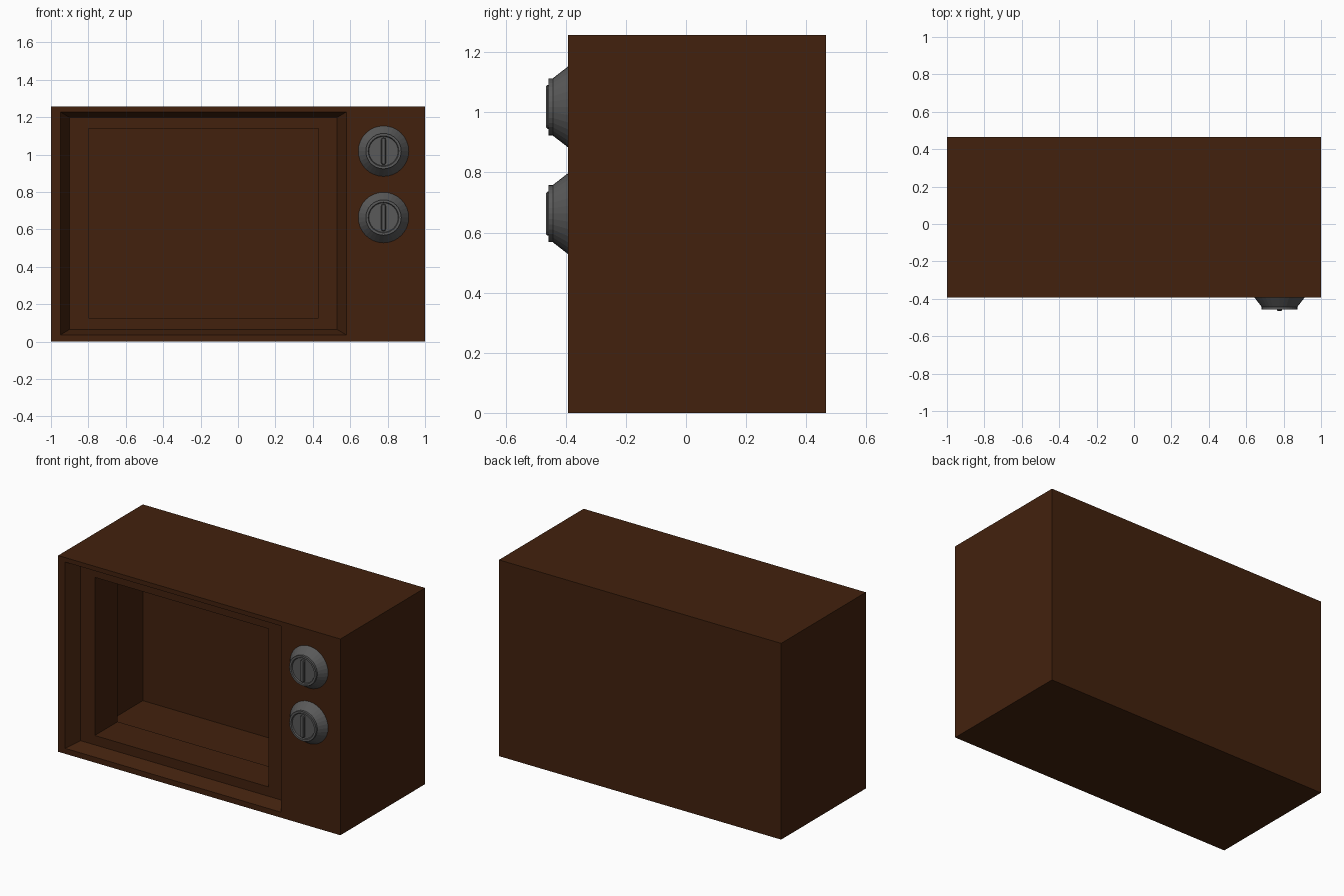
import bpy, bmesh, math

if "Cube" in bpy.data.objects:
    bpy.data.objects.remove(bpy.data.objects["Cube"])


def material(name, rgb):
    m = bpy.data.materials.new(name)
    m.diffuse_color = (*rgb, 1)
    m.use_nodes = True
    m.node_tree.nodes["Principled BSDF"].inputs["Base Color"].default_value = m.diffuse_color
    return m


BROWN = material("dark_wood_brown", (0.055, 0.0155, 0.0042))
GREY = material("knob_grey", (0.1, 0.1, 0.1))


def finish(bm, name, mat):
    me = bpy.data.meshes.new(name)
    bm.to_mesh(me)
    bm.free()
    me.materials.append(mat)
    ob = bpy.data.objects.new(name, me)
    bpy.context.collection.objects.link(ob)
    return ob


def bridge(bm, a, b):
    for i in range(len(a)):
        j = (i + 1) % len(a)
        bm.faces.new((a[i], a[j], b[j], b[i]))


# Cabinet: rectangular loops from the back, round the front, into the screen opening
LOOPS = [  # x0, x1, z0, z1, y
    (-1, 1, 0, 1.257, 0.465),
    (-1, 1, 0, 1.257, -0.392),
    (-0.95, 0.58, 0.035, 1.228, -0.392),
    (-0.90, 0.53, 0.065, 1.198, -0.307),
    (-0.80, 0.43, 0.125, 1.138, -0.307),
    (-0.80, 0.43, 0.125, 1.138, -0.075),
]
bm = bmesh.new()
rings = [[bm.verts.new((x, y, z)) for x, z in ((x0, z0), (x1, z0), (x1, z1), (x0, z1))]
         for x0, x1, z0, z1, y in LOOPS]
bm.faces.new(rings[0][::-1])
for a, b in zip(rings, rings[1:]):
    bridge(bm, a, b)
bmesh.ops.recalc_face_normals(bm, faces=bm.faces)
back = min(bm.faces, key=lambda f: -f.calc_center_median().y)
if back.normal.y < 0:
    bmesh.ops.reverse_faces(bm, faces=bm.faces)
finish(bm, "cabinet", BROWN)

# Knob profile: flared skirt, rim and shallow dished face (radius, y)
PROFILE = [(0.135, -0.392), (0.097, -0.441), (0.095, -0.443), (0.095, -0.457),
           (0.082, -0.457), (0.078, -0.449)]
SIDES = 32


def knob(name, cx, cz):
    bm = bmesh.new()
    rings = [[bm.verts.new((cx + r * math.cos(2 * math.pi * i / SIDES), y,
                            cz + r * math.sin(2 * math.pi * i / SIDES)))
              for i in range(SIDES)] for r, y in PROFILE]
    for a, b in zip(rings, rings[1:]):
        bridge(bm, a, b)
    bm.faces.new(rings[-1])
    bm.faces.new(rings[0][::-1])
    bmesh.ops.recalc_face_normals(bm, faces=bm.faces)
    finish(bm, name, GREY)


def grip(name, cx, cz):
    # Upright finger bar with rounded ends and a chamfered front
    bm = bmesh.new()
    rings = []
    for r, y in ((0.013, -0.447), (0.013, -0.461), (0.009, -0.465)):
        pts = []
        for i in range(10):
            a = math.pi * (i % 5) / 4 + (math.pi if i > 4 else 0)
            s = 1 if i < 5 else -1
            pts.append(bm.verts.new((cx + r * math.cos(a), y,
                                     cz + s * 0.06 + r * math.sin(a))))
        rings.append(pts)
    for a, b in zip(rings, rings[1:]):
        bridge(bm, a, b)
    bm.faces.new(rings[-1])
    bm.faces.new(rings[0][::-1])
    bmesh.ops.recalc_face_normals(bm, faces=bm.faces)
    finish(bm, name, GREY)


for label, z in (("upper", 1.018), ("lower", 0.663)):
    knob(label + "_knob", 0.778, z)
    grip(label + "_knob_grip", 0.778, z)
